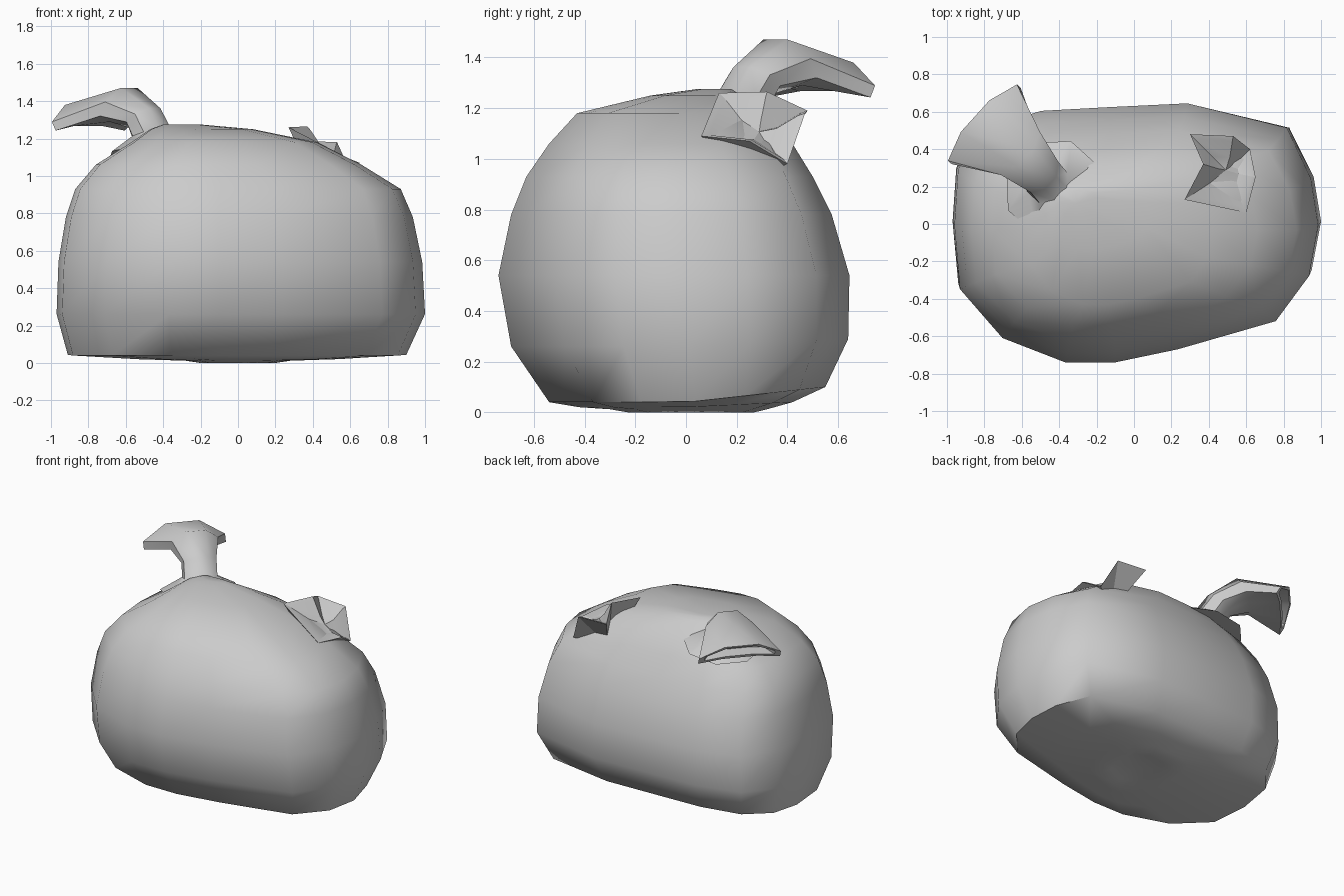
import bpy, bmesh, math
from mathutils import Vector

if "Cube" in bpy.data.objects:
    bpy.data.objects.remove(bpy.data.objects["Cube"])

grey = bpy.data.materials.new("plain_grey")
grey.diffuse_color = (0.6, 0.6, 0.6, 1)
grey.use_nodes = True
grey.node_tree.nodes["Principled BSDF"].inputs["Base Color"].default_value = grey.diffuse_color


def loft(name, rings, angle):
    """Skin a stack of equal-length closed rings and cap both ends."""
    bm = bmesh.new()
    loops = [[bm.verts.new(p) for p in ring] for ring in rings]
    n = len(loops[0])
    for a, b in zip(loops, loops[1:]):
        for i in range(n):
            j = (i + 1) % n
            bm.faces.new((a[i], a[j], b[j], b[i]))
    for end in (loops[0], loops[-1]):
        mid = bm.verts.new(sum((v.co for v in end), Vector()) / n)
        for i in range(n):
            bm.faces.new((end[i], end[(i + 1) % n], mid))
    bmesh.ops.recalc_face_normals(bm, faces=bm.faces)
    mesh = bpy.data.meshes.new(name)
    bm.to_mesh(mesh)
    bm.free()
    mesh.materials.append(grey)
    mesh.shade_smooth()
    mesh.set_sharp_from_angle(angle=math.radians(angle))
    ob = bpy.data.objects.new(name, mesh)
    bpy.context.collection.objects.link(ob)
    return ob


# Body: plan outline fitted to a left/right/front/back box at each height
plan = [(-0.97, 0), (-0.94, -0.34), (-0.71, -0.60), (-0.37, -0.73),
        (-0.1, -0.73), (0.24, -0.66), (0.77, -0.51), (0.95, -0.27),
        (1.0, 0), (0.96, 0.25), (0.83, 0.52), (0.29, 0.65),
        (-0.13, 0.63), (-0.5, 0.61), (-0.8, 0.52), (-0.95, 0.3)]
levels = [  # z, left, right, front, back, lift at the back edge
    (0.015, -0.14, 0.14, -0.16, 0.19, 0),
    (0.0, -0.2, 0.2, -0.23, 0.27, 0),
    (0.012, -0.28, 0.28, -0.3, 0.32, 0),
    (0.02, -0.55, 0.55, -0.42, 0.42, 0.02),
    (0.04, -0.91, 0.90, -0.54, 0.55, 0.06),
    (0.26, -0.97, 1.0, -0.69, 0.64, 0.03),
    (0.54, -0.96, 0.985, -0.74, 0.645, 0),
    (0.78, -0.92, 0.935, -0.69, 0.575, 0),
    (0.93, -0.87, 0.87, -0.63, 0.50, 0),
    (1.06, -0.76, 0.66, -0.54, 0.42, 0),
    (1.18, -0.57, 0.42, -0.43, 0.33, 0),
    (1.25, -0.47, 0.08, -0.14, 0.22, 0),
    (1.275, -0.40, -0.2, 0.04, 0.18, 0)]


def body_ring(z, left, right, front, back, lift):
    ring = []
    for px, py in plan:
        u, v = (px + 0.97) / 1.97, (py + 0.73) / 1.38
        ring.append(Vector((left + u * (right - left),
                            front + v * (back - front),
                            z + lift * max(0, 2 * v - 1))))
    return ring


loft("body", [body_ring(*l) for l in levels], 50)

# Flared horn: arched eight-sided sections along a bent path
out = Vector((-0.74, 0.67, 0)).normalized()
side = Vector((0.67, 0.74, 0)).normalized()


def horn_ring(centre, half_w, half_h, tilt, arch=0):
    t = math.radians(tilt)
    up = Vector((0, 0, math.cos(t))) - out * math.sin(t)
    ring = []
    for k in range(8):
        ang = math.radians(22.5 + 45 * k)
        a, b = math.cos(ang) / 0.924, math.sin(ang) / 0.924
        ring.append(Vector(centre) + side * a * half_w
                    + up * (b * half_h - arch * a * a))
    return ring


loft("horn", [
    horn_ring((-0.43, 0.19, 1.15), 0.25, 0.25, 80),
    horn_ring((-0.46, 0.22, 1.225), 0.11, 0.10, 75),
    horn_ring((-0.50, 0.27, 1.31), 0.11, 0.09, 55),
    horn_ring((-0.61, 0.38, 1.385), 0.155, 0.10, 25, 0.03),
    horn_ring((-0.83, 0.56, 1.335), 0.275, 0.065, -30, 0.08),
    horn_ring((-0.83, 0.56, 1.335), 0.235, 0.045, -30, 0.06),
    horn_ring((-0.75, 0.49, 1.345), 0.18, 0.04, -10, 0.04)], 45)

# Crumpled cup: uneven rim pulled in to a foot outside and a floor inside
rim = [Vector(p) for p in (
    (0.60, 0.06, 1.09), (0.27, 0.13, 1.26), (0.37, 0.32, 1.265),
    (0.30, 0.48, 1.19), (0.53, 0.47, 1.18), (0.62, 0.40, 0.98),
    (0.65, 0.25, 1.07))]


def pull(centre, amount):
    return [p.lerp(Vector(centre), amount) for p in rim]


loft("cup", [
    pull((0.43, 0.27, 0.92), 0.6),
    rim,
    pull((0.50, 0.28, 1.12), 0.14),
    pull((0.50, 0.28, 1.08), 0.6)], 20)
